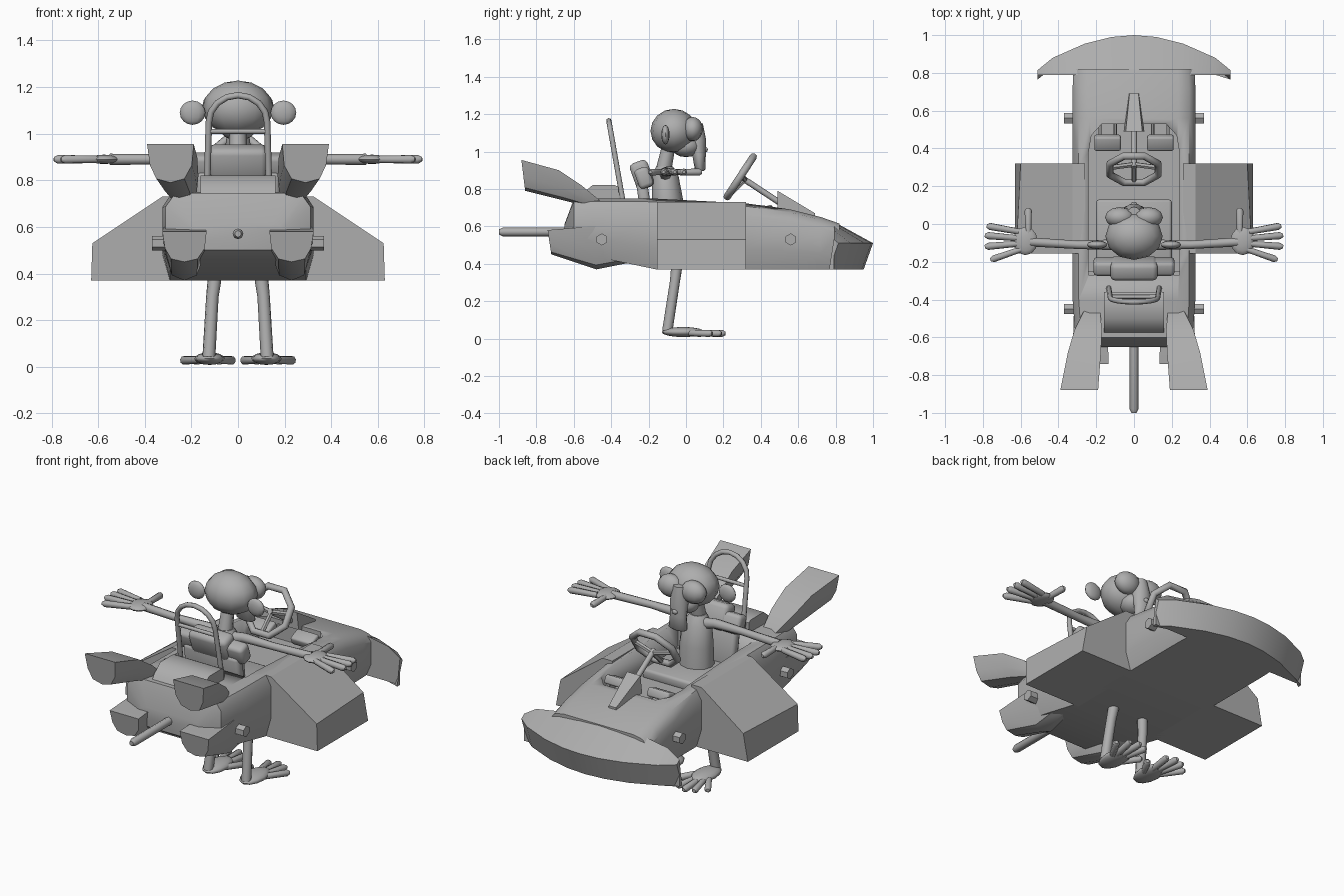
import bpy, bmesh, math
from mathutils import Vector, Matrix

cube = bpy.data.objects.get("Cube")
if cube:
    bpy.data.objects.remove(cube, do_unlink=True)

grey = bpy.data.materials.new("plain_grey")
grey.use_nodes = True
tone = (0.42, 0.42, 0.42, 1)
grey.diffuse_color = tone
grey.node_tree.nodes["Principled BSDF"].inputs["Base Color"].default_value = tone


def finish(name, bm, angle=40):
    bmesh.ops.recalc_face_normals(bm, faces=bm.faces)
    mesh = bpy.data.meshes.new(name)
    bm.to_mesh(mesh)
    bm.free()
    mesh.materials.append(grey)
    ob = bpy.data.objects.new(name, mesh)
    bpy.context.collection.objects.link(ob)
    bpy.ops.object.select_all(action='DESELECT')
    ob.select_set(True)
    bpy.context.view_layer.objects.active = ob
    bpy.ops.object.shade_smooth_by_angle(angle=math.radians(angle))
    return ob


def loft(name, rings, angle=40, closed=False):
    """Skin a list of equal-length point rings, capping the ends."""
    bm = bmesh.new()
    loops = [[bm.verts.new(p) for p in ring] for ring in rings]
    n = len(loops[0])
    pairs = list(zip(loops, loops[1:])) + ([(loops[-1], loops[0])] if closed else [])
    for a, b in pairs:
        for i in range(n):
            j = (i + 1) % n
            bm.faces.new((a[i], a[j], b[j], b[i]))
    if not closed:
        bm.faces.new(loops[0])
        bm.faces.new(loops[-1])
    return finish(name, bm, angle)


def tube(name, pts, radii, sides=8, closed=False):
    """Round tube along a path with one radius or one per point."""
    pts = [Vector(p) for p in pts]
    n = len(pts)
    if not isinstance(radii, (list, tuple)):
        radii = [radii] * n
    rings, prev, q = [], Vector((0, 0, 1)), Matrix.Identity(3)
    for i, p in enumerate(pts):
        a = pts[i - 1] if i or closed else p
        b = pts[(i + 1) % n] if i < n - 1 or closed else p
        t = (b - a).normalized()
        q = prev.rotation_difference(t).to_matrix() @ q
        prev = t
        rings.append([p + q @ Vector((math.cos(k * math.tau / sides),
                                      math.sin(k * math.tau / sides), 0)) * radii[i]
                      for k in range(sides)])
    return loft(name, rings, 50, closed)


def ball(name, loc, size, segs=12, rows=8):
    bm = bmesh.new()
    bmesh.ops.create_uvsphere(bm, u_segments=segs, v_segments=rows, radius=1,
                              matrix=Matrix.Translation(loc) @ Matrix.Diagonal((*size, 1)))
    return finish(name, bm, 60)


def box(name, loc, size, tilt=0, bevel=0.015):
    bm = bmesh.new()
    bmesh.ops.create_cube(bm, size=1, matrix=Matrix.Translation(loc)
                          @ Matrix.Rotation(tilt, 4, 'X') @ Matrix.Diagonal((*size, 1)))
    if bevel:
        bmesh.ops.bevel(bm, geom=bm.edges[:], offset=bevel, segments=2, affect='EDGES', profile=0.5)
    return finish(name, bm, 50)


def mirrored(half):
    return half + [(-x, y, z) for x, y, z in reversed(half)]


# Main hull: rounded shoulders, rising tail
def hull_ring(y, w, zb, zt):
    h = zt - zb
    return mirrored([(w * .9, y, zb), (w, y, zb + h * .3), (w, y, zt - h * .2),
                     (w * .9, y, zt - h * .05), (w * .72, y, zt)])


hull = loft("hull", [hull_ring(*s) for s in (
    (-.65, .2, .5, .61), (-.6, .31, .46, .745), (-.4, .325, .42, .75), (-.16, .325, .37, .75),
    (.32, .325, .37, .725), (.56, .325, .37, .69), (.72, .325, .37, .65), (.82, .32, .37, .615))])

# Cockpit opening with rounded front corners
outline = mirrored([(.24, -.27, 0), (.24, .38, 0), (.225, .47, 0), (.17, .53, 0)])
cutter = loft("cockpit_cutter", [[(x, y, z) for x, y, _ in outline] for z in (.58, 1)])
cutter.hide_render = True
cut = hull.modifiers.new("cockpit", 'BOOLEAN')
cut.object = cutter
cut.solver = 'EXACT'
bpy.context.view_layer.objects.active = hull
bpy.ops.object.modifier_apply(modifier=cut.name)
bpy.data.objects.remove(cutter, do_unlink=True)

# Nose wing with a bowed leading edge
half_wing = [(.51, .815, .53), (.43, .88, .58), (.26, .955, .61), (.12, .99, .62)]
stations = [(-x, y, z) for x, y, z in half_wing] + [(0, 1, .625)] + half_wing[::-1]
loft("nose_wing", [[(x, .79, .37), (x, .79, zt), (x, yf, min(.51, zt)), (x, yf - .05, .37)]
                   for x, yf, zt in stations], 35)

# Seat base, headrest and engine cover
box("seat_base", (0, -.07, .6), (.4, .4, .06))
box("headrest_bar", (0, -.225, .86), (.43, .08, .11), .35, .02)
box("headrest_pad", (0, -.235, .875), (.25, .1, .15), .35, .025)
box("seat_back", (0, -.22, .72), (.36, .06, .24), .15, .02)
cover = [(-.36, .68), (-.36, .81), (-.38, .82), (-.5, .82), (-.56, .77), (-.63, .65), (-.63, .58)]
loft("engine_cover", [[(x, y, z) for y, z in cover] for x in (-.16, .16)])

# Roll hoop
def hoop_point(x, z):
    return (x, -.34 - (z - .75) * .175, z)


arc = [hoop_point(.125 * math.cos(a), 1.05 + .115 * math.sin(a))
       for a in [i * math.pi / 8 for i in range(9)]]
tube("roll_hoop", [hoop_point(.135, .7)] + arc + [hoop_point(-.135, .7)], .014)
tube("hoop_crossbar", [hoop_point(-.125, 1.01), hoop_point(.125, 1.01)], .011)
tube("tail_pipe", [(0, -.55, .57), (0, -.98, .57), (0, -1, .57)], [.023, .023, .014])

# Steering wheel and column
centre, up = Vector((0, .29, .865)), Vector((0, .55, .84))
rim = [centre + Vector((1, 0, 0)) * .138 * math.cos(a) + up * .138 * math.sin(a)
       for a in [(i + .5) * math.tau / 8 for i in range(8)]]
tube("steering_wheel", rim, .02, closed=True)
axle = Vector((0, .84, -.55))
hub = centre + axle * .03
tube("steering_column", [hub - axle * .02, hub + axle * .4], .016)
for i, a in enumerate((.1, math.pi - .1, -math.pi / 2)):
    end = centre + Vector((.135 * math.cos(a), 0, 0)) + up * .135 * math.sin(a)
    tube(f"wheel_spoke_{i}", [hub, end], .014, 6)
loft("dash_scoop", [[(-w, y, zb), (w, y, zb), (w * .8, y, zt), (-w * .8, y, zt)]
                    for y, w, zb, zt in ((.49, .055, .69, .79), (.69, .03, .62, .67))], 30)


# Fins share a flat-topped, round-bellied section
def fin_ring(y, x0, x1, zb, zt, s, lean=.02):
    c, w, h = (x0 + x1) / 2, (x1 - x0) / 2, zt - zb
    shape = [(-1, 1), (1, 1), (.88, .45), (.6, .1), (0, 0), (-.6, .1), (-.92, .45)]
    return [(s * (c + w * u), y + lean * (1 - v), zb + h * v) for u, v in shape]


for s, side in ((1, "left"), (-1, "right")):
    # Side pod
    loft(side + "_side_pod", [[(s * x, y, z) for x, z in
         ((.26, .37), (.63, .37), (out, .53), (.325, .73), (.26, .73))]
         for y, out in ((-.155, .625), (.32, .6))], 30)
    # Tail fins
    loft(side + "_upper_fin", [fin_ring(y, a, b, zb, zt, s) for y, a, b, zb, zt in (
        (-.88, .19, .39, .79, .955), (-.68, .175, .35, .74, .9),
        (-.56, .17, .315, .71, .82), (-.45, .18, .26, .68, .73))])
    loft(side + "_lower_fin", [fin_ring(y, a, b, zb, zt, s) for y, a, b, zb, zt in (
        (-.74, .135, .325, .45, .58), (-.5, .14, .32, .37, .6), (-.25, .17, .3, .42, .6))])
    # Axle stubs
    for y, where in ((.56, "front"), (-.45, "rear")):
        tube(f"{side}_{where}_axle_stub", [(s * .28, y, .53), (s * .37, y, .53)], .032, 6)
    # Pedals
    box(side + "_pedal", (s * .14, .43, .68), (.14, .08, .05), .4, .01)
    for x in (.1, .18):
        tube(f"{side}_pedal_rod_{x}", [(s * x, .43, .67), (s * x, .55, .66)], .009, 6)

    # Arm, palm and fingers
    tube(side + "_arm", [(s * .03, -.11, .87), (s * .12, -.11, .89), (s * .3, -.11, .89),
                         (s * .55, -.095, .89)], [.035, .028, .022, .024])
    ball(side + "_palm", (s * .575, -.09, .89), (.065, .075, .02))
    for i, (x0, y0, x1, y1) in enumerate(((.61, -.04, .78, -.01), (.62, -.075, .79, -.06),
                                          (.62, -.105, .79, -.12), (.6, -.135, .76, -.19),
                                          (.56, -.05, .56, .085))):
        a, b = Vector((s * x0, y0, .89)), Vector((s * x1, y1, .89))
        tube(f"{side}_finger_{i}", [a, a.lerp(b, .9), b], [.016, .019, .009])

    # Leg, foot and toes
    tube(side + "_leg", [(s * .09, -.03, .6), (s * .1, -.05, .38), (s * .11, -.06, .3),
                         (s * .125, -.1, .04)], [.03, .03, .027, .028])
    ball(side + "_foot", (s * .122, -.015, .035), (.065, .115, .027))
    for i, (x0, y0, x1, y1) in enumerate(((.08, -.01, .02, .09), (.1, .04, .075, .19),
                                          (.125, .05, .13, .21), (.15, .04, .185, .19),
                                          (.165, .02, .24, .14))):
        a, b = Vector((s * x0, y0, .03)), Vector((s * x1, y1, .027))
        tube(f"{side}_toe_{i}", [a, a.lerp(b, .9), b], [.017, .019, .01])

    # Ear and brow
    ball(side + "_ear", (s * .195, -.11, 1.09), (.055, .022, .052))
    ball(side + "_eye_patch", (s * .075, .035, 1.12), (.078, .055, .065))

# Torso, neck and head
def oval(y, z, rx, ry):
    return [(rx * math.cos(a), y + ry * math.sin(a), z)
            for a in [i * math.tau / 12 for i in range(12)]]


loft("torso", [oval(*r) for r in ((-.1, .58, .1, .09), (-.1, .75, .095, .083),
                                  (-.11, .87, .08, .07), (-.115, .92, .045, .045))])
tube("neck", [(0, -.12, .9), (0, -.09, 1.04)], [.042, .035])
ball("head", (0, -.065, 1.11), (.152, .125, .118))
ball("jaw", (0, 0, 1.03), (.08, .08, .06))
loft("snout", [oval(*r) for r in ((.055, 1.15, .035, .035), (.06, 1.06, .055, .048),
                                  (.07, .98, .05, .036), (.075, .905, .06, .028),
                                  (.075, .895, .045, .018))], 60)
ball("nose", (0, .105, 1.01), (.018, .012, .014), 8, 6)
